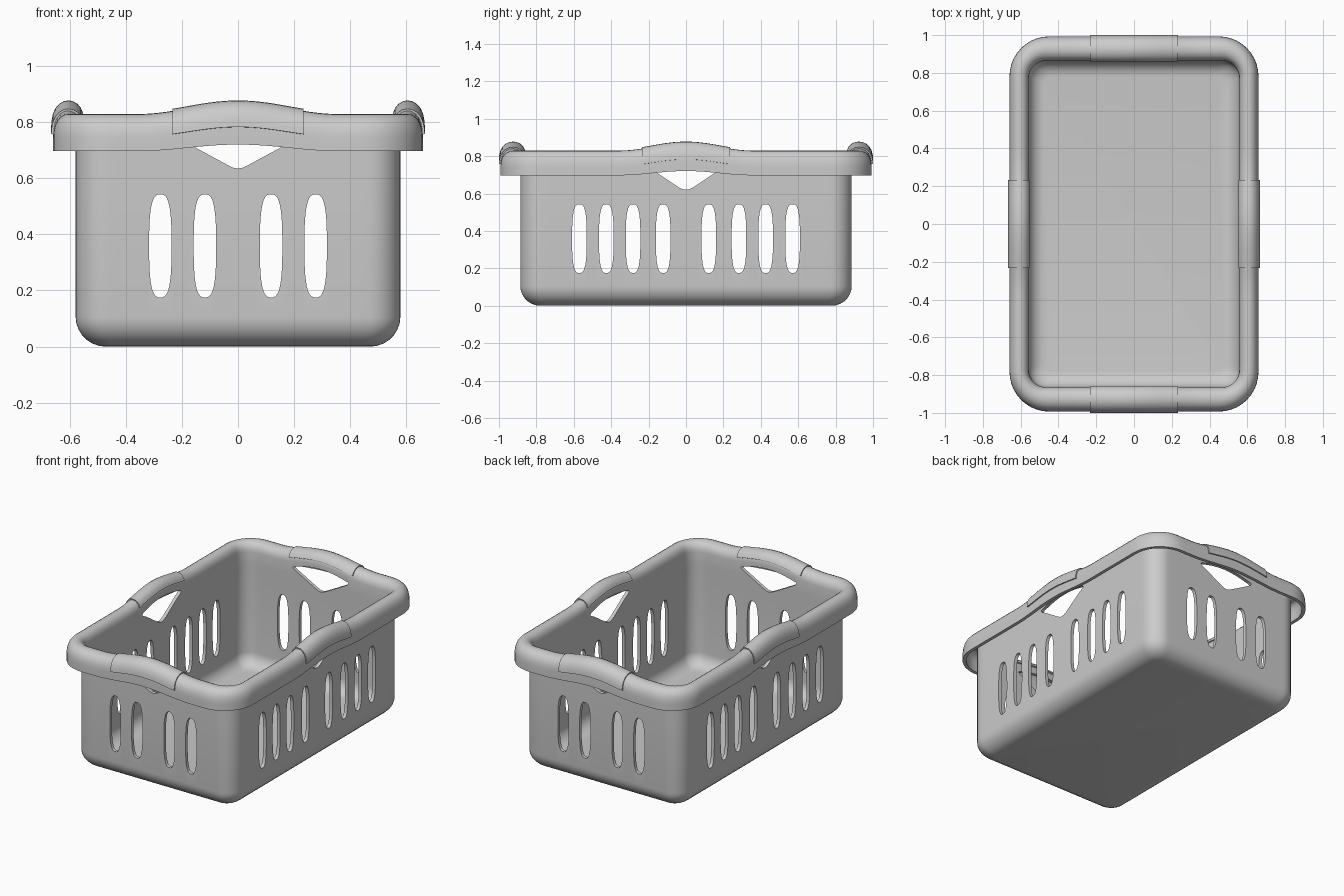
import bpy, bmesh
from math import sin, cos, pi, copysign

if "Cube" in bpy.data.objects:
    bpy.data.objects.remove(bpy.data.objects["Cube"])


def bump(s):
    # rise of the rim around the middle of each side
    return 0.041 * 0.5 * (1 + cos(pi * s / 0.36)) if abs(s) < 0.36 else 0.0


def blend(z):
    return max(0.0, min(1.0, (z - 0.6) / 0.17))


def make_object(name, bm):
    me = bpy.data.meshes.new(name)
    bm.to_mesh(me)
    bm.free()
    ob = bpy.data.objects.new(name, me)
    bpy.context.collection.objects.link(ob)
    return ob


def activate(ob):
    bpy.ops.object.select_all(action='DESELECT')
    ob.select_set(True)
    bpy.context.view_layer.objects.active = ob


def solidify(ob, thickness, offset):
    activate(ob)
    m = ob.modifiers.new("thickness", 'SOLIDIFY')
    m.thickness, m.offset, m.use_even_offset = thickness, offset, True
    bpy.ops.object.modifier_apply(modifier=m.name)


# Inner wall half sizes and extra width of the rolled rim
HX, HY, RX, RY = 0.557, 0.864, 0.102, 0.129
T = 0.022
# Rolled rim section: (fraction of rim width, height)
RIM = [(0, 0.77), (0.03, 0.79), (0.1, 0.807), (0.2, 0.819), (0.32, 0.826),
       (0.45, 0.829), (0.6, 0.827), (0.74, 0.819), (0.86, 0.805),
       (0.94, 0.787), (0.985, 0.765), (1, 0.742), (1.0, 0.697)]


def ring(hx, hy, r, z, k=10, m=32):
    # rounded rectangle, counter-clockwise, with subdivided straight sides
    pts = []
    ax, ay = hx - r, hy - r
    centres = [(ax, ay), (-ax, ay), (-ax, -ay), (ax, -ay)]
    for q, (cx, cy) in enumerate(centres):
        for i in range(k + 1):
            a = (q + i / k) * pi / 2
            pts.append((cx + r * cos(a), cy + r * sin(a)))
        nx, ny = centres[(q + 1) % 4]
        a = (q + 1) * pi / 2
        for i in range(1, m):
            t = i / m
            pts.append((cx + (nx - cx) * t + r * cos(a), cy + (ny - cy) * t + r * sin(a)))
    return [(x, y, z + blend(z) * bump(x if abs(y) > 0.75 else y)) for x, y in pts]


# Basket shell: floor fillet, wall, rolled rim
rings = []
F = 0.085
for i in range(8):
    a = i / 7 * pi / 2
    d = F * (1 - sin(a))
    rings.append(ring(HX - d, HY - d, 0.09 - 0.6 * d, T + F * (1 - cos(a))))
for z in (0.6, 0.69):
    rings.append(ring(HX, HY, 0.09, z))
for f, z in RIM:
    rings.append(ring(HX + RX * f, HY + RY * f, 0.09 + 0.12 * f, z))
bm = bmesh.new()
loops = [[bm.verts.new(p) for p in r] for r in rings]
bm.faces.new(loops[0])
n = len(loops[0])
for a, b in zip(loops, loops[1:]):
    for j in range(n):
        bm.faces.new((a[j], b[j], b[(j + 1) % n], a[(j + 1) % n]))
basket = make_object("basket_body", bm)
solidify(basket, T, -1)


# Cutters for slots and hand holes
def prism(bm, outline, along_y, sign):
    d0, d1 = (0.80, 0.945) if along_y else (0.48, 0.615)
    sides = []
    for d in (d0 * sign, d1 * sign):
        sides.append([bm.verts.new((u, d, z) if along_y else (d, u, z)) for u, z in outline])
    a, b = sides
    bm.faces.new(a)
    bm.faces.new(b[::-1])
    c = len(a)
    for i in range(c):
        bm.faces.new((a[i], b[i], b[(i + 1) % c], a[(i + 1) % c]))


def slot(u, w, zc=0.359, h=0.184, e=2 / 2.9, count=36):
    out = []
    for i in range(count):
        a = 2 * pi * (i + 0.5) / count
        c, s = cos(a), sin(a)
        out.append((u + w * copysign(abs(c) ** e, c), zc + h * copysign(abs(s) ** e, s)))
    return out


def hand_hole(bottom):
    half = [(0.018, bottom + 0.003), (0.04, bottom + 0.014), (0.16, 0.714), (0.195, 0.734),
            (0.203, 0.744), (0.195, 0.752), (0.15, 0.764), (0.1, 0.775), (0.05, 0.782)]
    return [(0, bottom)] + half + [(0, 0.784)] + [(-u, z) for u, z in reversed(half)]


bm = bmesh.new()
for along_y, centres, w, bottom in ((True, (0.118, 0.277), 0.04, 0.635),
                                    (False, (0.122, 0.283, 0.426, 0.57), 0.039, 0.62)):
    for sign in (-1, 1):
        prism(bm, hand_hole(bottom), along_y, sign)
        for c in centres:
            for s in (-1, 1):
                prism(bm, slot(c * s, w), along_y, sign)
bmesh.ops.recalc_face_normals(bm, faces=bm.faces)
cutter = make_object("slot_cutter", bm)
cutter.hide_render = True
activate(basket)
mod = basket.modifiers.new("slots", 'BOOLEAN')
mod.operation, mod.solver, mod.object = 'DIFFERENCE', 'EXACT', cutter
bpy.ops.object.modifier_apply(modifier=mod.name)
bpy.data.objects.remove(cutter)
bpy.ops.object.shade_smooth_by_angle(angle=0.6)


# Grip sleeves over the raised middle of each rim side
def grip(name, along_y, sign):
    bm = bmesh.new()
    section = RIM[1:]
    section[-1] = (1.0, 0.747)
    section.pop(-2)
    rows = []
    for i in range(33):
        s = -0.233 + 0.466 * i / 32
        row = []
        for f, z in section:
            z += blend(z) * bump(s)
            p = (s, sign * (HY + RY * f), z) if along_y else (sign * (HX + RX * f), s, z)
            row.append(bm.verts.new(p))
        rows.append(row)
    for a, b in zip(rows, rows[1:]):
        for j in range(len(a) - 1):
            bm.faces.new((a[j], a[j + 1], b[j + 1], b[j]))
    bm.normal_update()
    if sum(f.normal.z for f in bm.faces) < 0:
        bmesh.ops.reverse_faces(bm, faces=bm.faces)
    ob = make_object(name, bm)
    solidify(ob, 0.015, 0)
    bpy.ops.object.shade_smooth_by_angle(angle=0.6)


grip("front_grip", True, -1)
grip("back_grip", True, 1)
grip("left_grip", False, -1)
grip("right_grip", False, 1)
